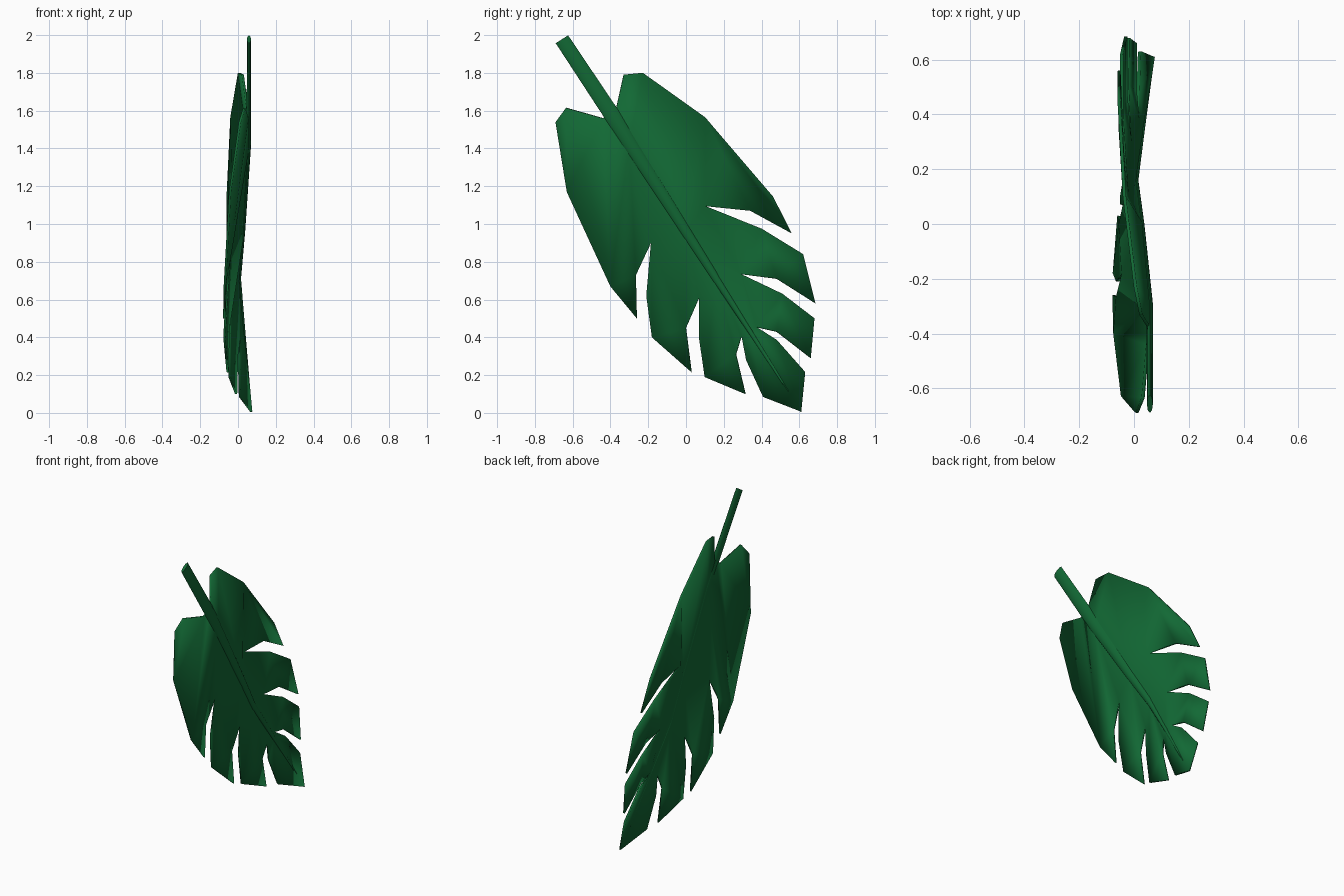
import bpy
import bmesh
from math import cos, sin, pi
from mathutils import Vector

default_cube = bpy.data.objects.get("Cube")
if default_cube:
    bpy.data.objects.remove(default_cube, do_unlink=True)

# One leaf green for the whole plant part
green = bpy.data.materials.new("leaf green")
leaf_colour = (0.006, 0.14, 0.035, 1.0)
green.diffuse_color = leaf_colour
green.use_nodes = True
shader = next(n for n in green.node_tree.nodes if n.type == 'BSDF_PRINCIPLED')
shader.inputs["Base Color"].default_value = leaf_colour
shader.inputs["Roughness"].default_value = 0.6


def make_object(name, bm):
    """Turn a bmesh into a smooth shaded green object."""
    bmesh.ops.recalc_face_normals(bm, faces=bm.faces[:])
    mesh = bpy.data.meshes.new(name)
    bm.to_mesh(mesh)
    bm.free()
    mesh.materials.append(green)
    for polygon in mesh.polygons:
        polygon.use_smooth = True
    obj = bpy.data.objects.new(name, mesh)
    bpy.context.collection.objects.link(obj)
    return obj


# Midrib nodes from the leaf base to the tip, as (y, z, x)
base = (-.4, 1.59, .058)
shoulder = (-.3, 1.43, .058)
upper_fork = (0, .96, .028)
middle_fork = (.16, .71, .006)
lower_fork = (.34, .43, .03)
tip = (.61, .006, .07)
ribs = [[base, shoulder, upper_fork], [upper_fork, middle_fork],
        [middle_fork, lower_fork], [lower_fork, tip]]

# Slits between the lobes on each side, innermost point of each
back_slits = [(.1, 1.095, -.025), (.29, .735, -.015), (.37, .455, .015)]
front_slits = [(-.185, .9, -.04), (.07, .61, -.035), (.295, .41, .01)]

# Outer edge of every lobe, from the leaf base towards the tip
back_lobes = [
    [(-.37, 1.61, .05), (-.33, 1.79, .025), (-.23, 1.8, .005),
     (.1, 1.565, -.035), (.46, 1.145, -.055), (.56, .95, -.055), (.34, 1.07, -.05)],
    [(.4, .975, -.045), (.62, .84, -.045), (.685, .58, -.03), (.48, .71, -.03)],
    [(.51, .63, -.025), (.68, .5, -.022), (.66, .29, .005), (.48, .43, .005)],
    [(.48, .385, .015), (.63, .215, .02)],
]
front_lobes = [
    [(-.44, 1.56, .05), (-.635, 1.615, .033), (-.69, 1.54, .01),
     (-.63, 1.17, -.042), (-.4, .67, -.07), (-.26, .5, -.073), (-.265, .73, -.06)],
    [(-.21, .62, -.06), (-.18, .4, -.072), (.03, .215, -.055), (0, .45, -.05)],
    [(.07, .4, -.045), (.1, .19, -.045), (.315, .1, -.01), (.265, .31, -.005)],
    [(.32, .28, .005), (.41, .085, .01)],
]

# Blade: each lobe is one sheet between the midrib and its outer edge
bm = bmesh.new()
welded = {}


def vertex(point):
    if point not in welded:
        y, z, x = point
        welded[point] = bm.verts.new((x, y, z))
    return welded[point]


for lobes, slits in ((back_lobes, back_slits), (front_lobes, front_slits)):
    starts = [None] + slits
    ends = slits + [None]
    for rib, lobe, start, end in zip(ribs, lobes, starts, ends):
        edge = [p for p in [start, *lobe, end] if p]
        bm.faces.new([vertex(p) for p in edge + rib[::-1]])
bmesh.ops.triangulate(bm, faces=bm.faces[:], ngon_method='BEAUTY')
blade = make_object("leaf_blade", bm)
thickness = blade.modifiers.new("Thickness", 'SOLIDIFY')
thickness.thickness = 0.012
thickness.offset = 0

# Stem: flattened tube that tapers into the midrib
stem_end = (-.657, 1.978, .058)
path = [stem_end, base, shoulder, upper_fork, middle_fork, lower_fork, tip]
half_widths = [.039, .042, .036, .026, .02, .013, .003]
half_depths = [.011, .012, .012, .01, .01, .009, .005]
across = Vector((0, .843, .537))
outward = Vector((1, 0, 0))
sides = 8

bm = bmesh.new()
rings = []
for (y, z, x), width, depth in zip(path, half_widths, half_depths):
    centre = Vector((x, y, z))
    rings.append([bm.verts.new(centre + across * width * cos(2 * pi * i / sides)
                               + outward * depth * sin(2 * pi * i / sides))
                  for i in range(sides)])
for first, second in zip(rings, rings[1:]):
    for i in range(sides):
        j = (i + 1) % sides
        bm.faces.new((first[i], first[j], second[j], second[i]))
bm.faces.new(rings[0])
bm.faces.new(rings[-1])
stem = make_object("stem_and_midrib", bm)

# Keep the cut ends of the stem crisp
bpy.ops.object.select_all(action='DESELECT')
stem.select_set(True)
bpy.context.view_layer.objects.active = stem
bpy.ops.object.shade_smooth_by_angle(angle=1.1)
